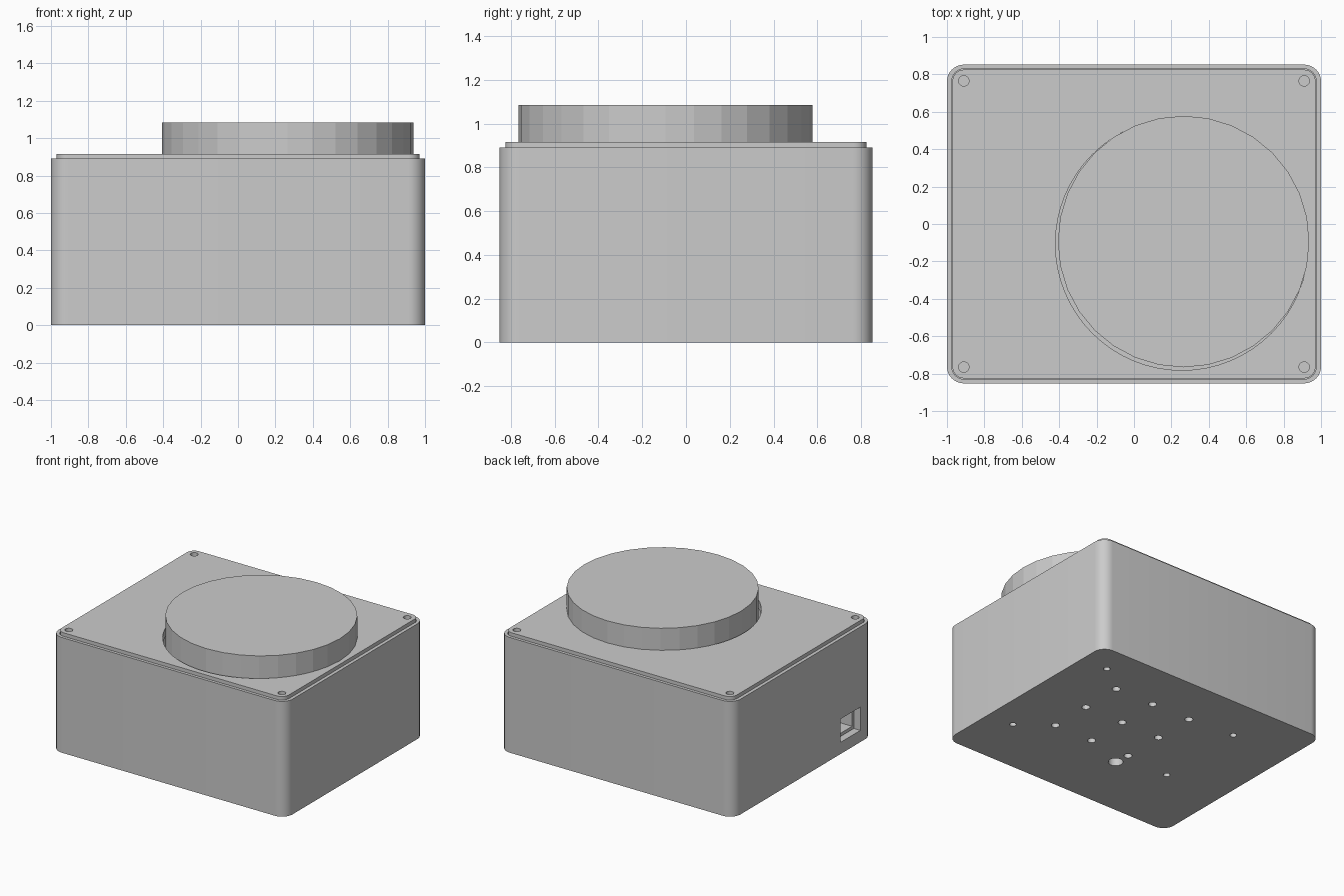
import bpy, bmesh, math
from mathutils import Matrix

if "Cube" in bpy.data.objects:
    bpy.data.objects.remove(bpy.data.objects["Cube"])


def finish(bm, name):
    bmesh.ops.recalc_face_normals(bm, faces=bm.faces)
    me = bpy.data.meshes.new(name)
    bm.to_mesh(me)
    bm.free()
    ob = bpy.data.objects.new(name, me)
    bpy.context.collection.objects.link(ob)
    return ob


def rounded_slab(name, hx, hy, z0, z1, r, seg=8):
    bm = bmesh.new()
    pts = []
    for i, (sx, sy) in enumerate([(1, 1), (-1, 1), (-1, -1), (1, -1)]):
        for k in range(seg + 1):
            a = math.pi / 2 * (i + k / seg)
            pts.append((sx * (hx - r) + r * math.cos(a), sy * (hy - r) + r * math.sin(a)))
    f = bm.faces.new([bm.verts.new((x, y, z0)) for x, y in pts])
    top = bmesh.ops.extrude_face_region(bm, geom=[f])["geom"]
    bmesh.ops.translate(bm, vec=(0, 0, z1 - z0),
                        verts=[v for v in top if isinstance(v, bmesh.types.BMVert)])
    return finish(bm, name)


def cylinders(name, spots, z0, z1, seg=24):
    """Each spot is (x, y, radius)."""
    bm = bmesh.new()
    for x, y, r in spots:
        bmesh.ops.create_cone(bm, cap_ends=True, segments=seg, radius1=r, radius2=r,
                              depth=z1 - z0, matrix=Matrix.Translation((x, y, (z0 + z1) / 2)))
    return finish(bm, name)


def block(name, x0, x1, y0, y1, z0, z1):
    bm = bmesh.new()
    m = Matrix.Translation(((x0 + x1) / 2, (y0 + y1) / 2, (z0 + z1) / 2))
    bmesh.ops.create_cube(bm, size=1, matrix=m @ Matrix.Diagonal((x1 - x0, y1 - y0, z1 - z0, 1)))
    return finish(bm, name)


def combine(ob, tool, op="DIFFERENCE"):
    mod = ob.modifiers.new(op, "BOOLEAN")
    mod.operation, mod.object, mod.solver = op, tool, "EXACT"
    bpy.context.view_layer.objects.active = ob
    bpy.ops.object.modifier_apply(modifier=mod.name)
    bpy.data.objects.remove(tool)


def smooth(ob):
    bpy.ops.object.select_all(action="DESELECT")
    ob.select_set(True)
    bpy.context.view_layer.objects.active = ob
    bpy.ops.object.shade_smooth_by_angle(angle=math.radians(30))


corners = [(sx * 0.91, sy * 0.765) for sx in (-1, 1) for sy in (-1, 1)]
mounts = [(0.776, 0.627), (-0.505, 0.484), (0.78, -0.395), (-0.505, -0.245)]
grid = [(0.21 + 0.333 * i, 0.12 + 0.333 * j) for i in (-1, 0, 1) for j in (-1, 0, 1)]

# Hollow case with a ledge for the lid
case = rounded_slab("case", 1, 0.852, 0, 0.89, 0.09)
combine(case, rounded_slab("cavity", 0.94, 0.792, 0.06, 1, 0.04))
combine(case, rounded_slab("lid_recess", 0.974, 0.829, 0.85, 1, 0.064))

# Corner screw posts and board standoffs
combine(case, cylinders("posts", [(x, y, 0.06) for x, y in corners], 0.03, 0.85), "UNION")
combine(case, cylinders("standoffs", [(x, y, 0.05) for x, y in mounts], 0.03, 0.14), "UNION")

# Screw holes, underside holes and the side port
combine(case, cylinders("post_holes", [(x, y, 0.028) for x, y in corners], 0.6, 1))
under = [(x, y, 0.029) for x, y in grid] + [(x, y, 0.024) for x, y in mounts]
combine(case, cylinders("floor_holes", under + [(-0.112, -0.335, 0.052)], -0.1, 0.3))
combine(case, block("port_cut", -1.1, -0.9, -0.70, -0.46, 0.09, 0.27))
smooth(case)

# Socket shell behind the port
socket = block("port_socket", -0.95, -0.75, -0.695, -0.465, 0.095, 0.265)
combine(socket, block("socket_cut", -1, -0.79, -0.67, -0.49, 0.12, 0.24))

# Lid with dial opening and screw holes
lid = rounded_slab("lid", 0.97, 0.825, 0.85, 0.915, 0.06)
combine(lid, cylinders("lid_opening", [(0.256, -0.106, 0.676)], 0.7, 1, 64))
combine(lid, cylinders("lid_holes", [(x, y, 0.028) for x, y in corners], 0.7, 1))
smooth(lid)

# Faceted round dial
cylinders("dial", [(0.265, -0.094, 0.672)], 0.75, 1.085, 32)
